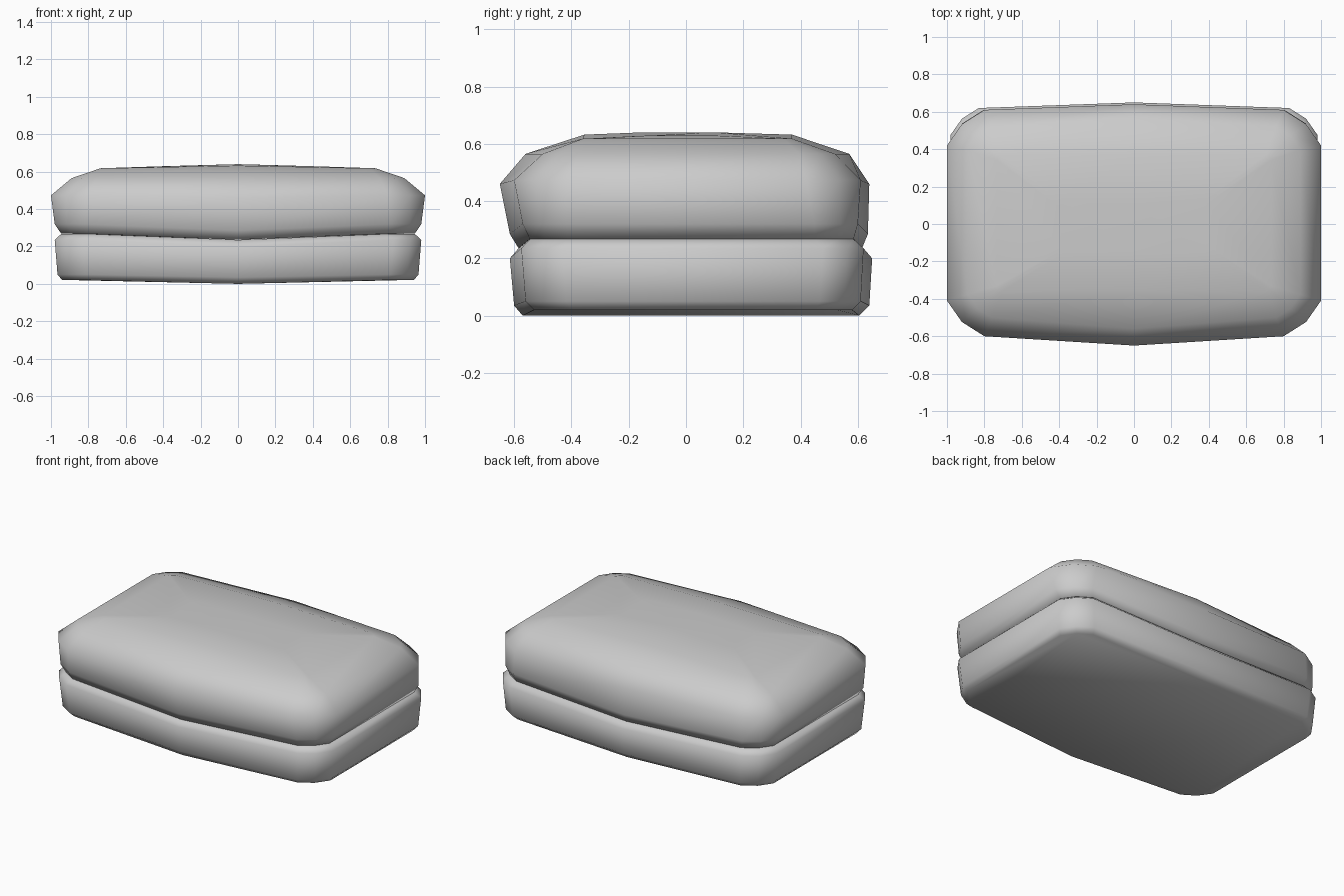
import bpy
import bmesh

default = bpy.data.objects.get("Cube")
if default:
    bpy.data.objects.remove(default, do_unlink=True)

grey = bpy.data.materials.new("soft grey")
grey.use_nodes = True
tint = (0.6, 0.6, 0.6, 1)
grey.diffuse_color = tint
grey.node_tree.nodes["Principled BSDF"].inputs["Base Color"].default_value = tint


def ring_points(hx, front, back, front_mid, back_mid, z, z_mid, cut):
    """Rectangle with two-step cut corners and bowed front and back edges."""
    def corner(sx, y, sy):
        return [(sx * (hx - cut), y, z),
                (sx * (hx - cut * 0.4), y - sy * cut * 0.38, z),
                (sx * hx, y - sy * cut * 0.95, z)]
    return ([(0, front_mid, z_mid)] + corner(1, front, -1)
            + corner(1, back, 1)[::-1] + [(0, back_mid, z_mid)]
            + corner(-1, back, 1) + corner(-1, front, -1)[::-1])


def stack(name, rings):
    bm = bmesh.new()
    loops = [[bm.verts.new(p) for p in ring_points(*r)] for r in rings]
    n = len(loops[0])
    for low, high in zip(loops, loops[1:]):
        for i in range(n):
            j = (i + 1) % n
            bm.faces.new((low[i], low[j], high[j], high[i]))
    # Each cap folds along the centre line
    half = n // 2
    for cap in (loops[0], loops[-1]):
        bm.faces.new(cap[:half + 1])
        bm.faces.new(cap[half:] + cap[:1])
    bmesh.ops.recalc_face_normals(bm, faces=bm.faces[:])
    mesh = bpy.data.meshes.new(name)
    bm.to_mesh(mesh)
    bm.free()
    mesh.materials.append(grey)
    for face in mesh.polygons:
        face.use_smooth = True
    obj = bpy.data.objects.new(name, mesh)
    bpy.context.collection.objects.link(obj)


# Upholstered base: half width, front, back, bowed front, bowed back, heights, corner
stack("base", [
    (0.94, -0.53, 0.58, -0.57, 0.605, 0.02, 0.0, 0.14),
    (0.965, -0.56, 0.61, -0.6, 0.64, 0.05, 0.035, 0.15),
    (0.98, -0.575, 0.62, -0.615, 0.65, 0.235, 0.2, 0.15),
    (0.945, -0.545, 0.585, -0.585, 0.615, 0.267, 0.235, 0.14),
])

# Plump cushion with a gently crowned top
stack("cushion", [
    (0.945, -0.545, 0.585, -0.585, 0.615, 0.268, 0.236, 0.14),
    (0.98, -0.57, 0.6, -0.615, 0.635, 0.32, 0.285, 0.16),
    (1.0, -0.6, 0.61, -0.65, 0.64, 0.473, 0.46, 0.2),
    (0.89, -0.5, 0.52, -0.56, 0.57, 0.565, 0.565, 0.13),
    (0.735, -0.36, 0.37, -0.355, 0.37, 0.618, 0.632, 0.03),
    (0.4, -0.15, 0.12, -0.15, 0.1, 0.629, 0.64, 0.03),
])
